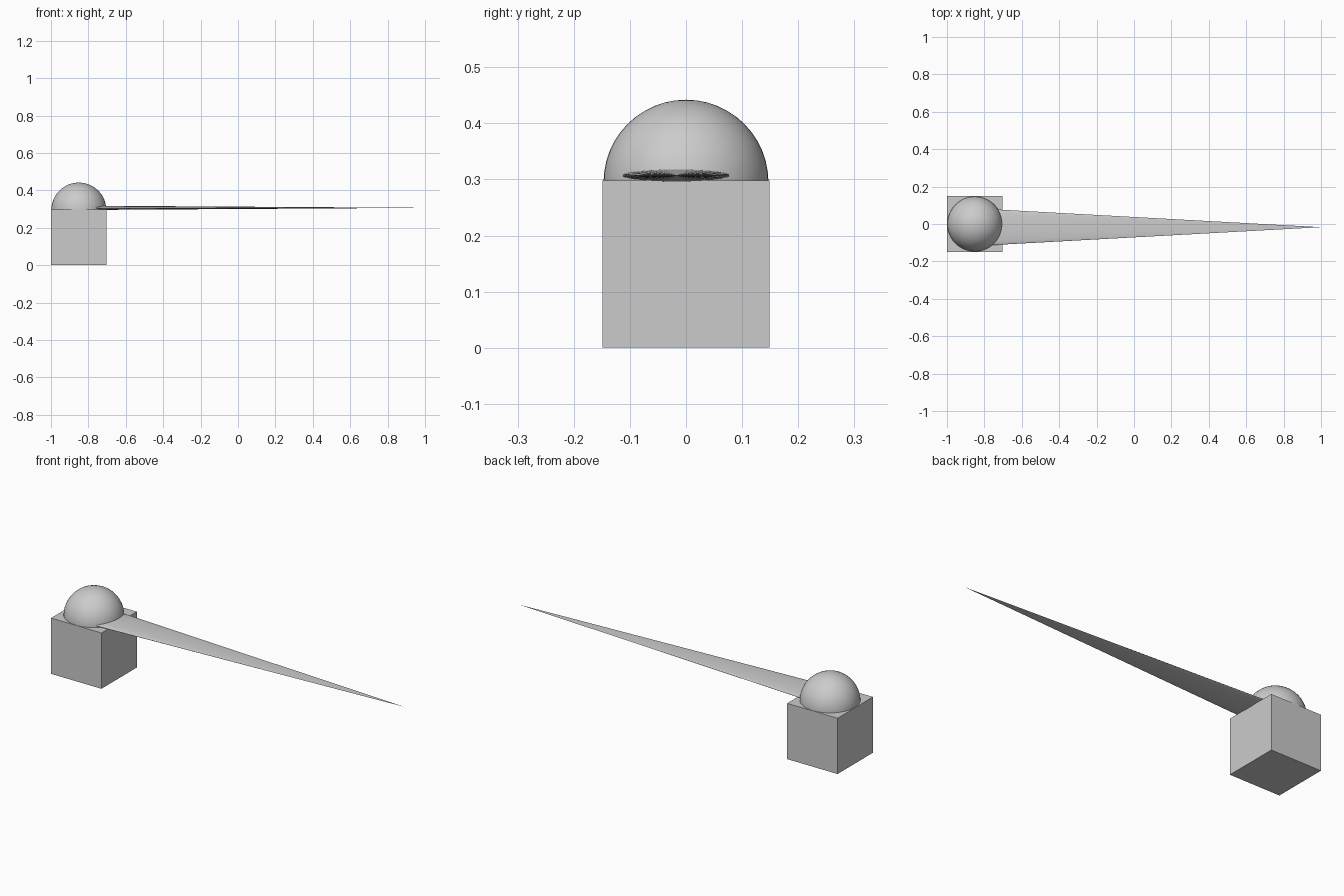
import bpy
import math

if "Cube" in bpy.data.objects:
    bpy.data.objects.remove(bpy.data.objects["Cube"])

BASE = 0.298           # edge length of the block
CX = -1 + BASE / 2     # block and dome centre


def smooth(obj, angle=40):
    bpy.ops.object.shade_smooth_by_angle(angle=math.radians(angle))


# Square block standing on the ground
bpy.ops.mesh.primitive_cube_add(size=BASE, location=(CX, 0, BASE / 2))
bpy.context.object.name = "base_block"

# Ball half sunk into the block
bpy.ops.mesh.primitive_uv_sphere_add(segments=48, ring_count=24, radius=0.147,
                                     location=(CX, 0, 0.295))
dome = bpy.context.object
dome.name = "dome"
smooth(dome)

# Long flattened cone pointing along +x, its root hidden in the dome
root, tip = -0.78, 1.0
half_width, half_height = 0.097, 0.0112
bpy.ops.mesh.primitive_cone_add(vertices=48, radius1=1, radius2=0, depth=tip - root)
spike = bpy.context.object
spike.name = "spike"
spike.rotation_euler = (0, math.pi / 2, 0)
spike.scale = (half_height, half_width, 1)
spike.location = ((root + tip) / 2, -0.017, 0.307)
bpy.ops.object.transform_apply(location=False, rotation=True, scale=True)
smooth(spike)
